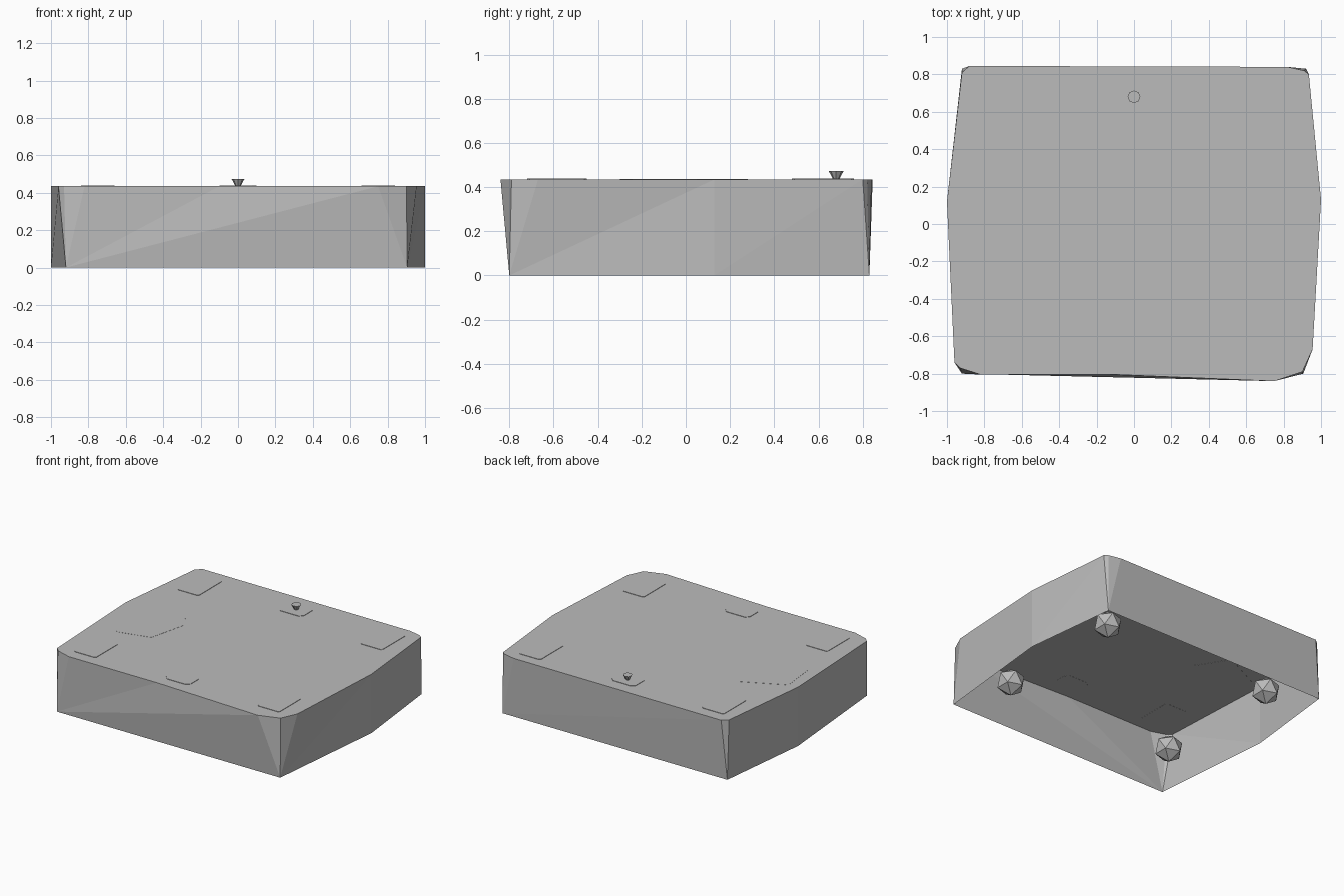
import bpy, bmesh
from mathutils import Matrix, Vector

cube = bpy.data.objects.get("Cube")
if cube:
    bpy.data.objects.remove(cube, do_unlink=True)

grey = bpy.data.materials.new("plain grey")
grey.use_nodes = True
grey.diffuse_color = (0.5, 0.5, 0.5, 1)
grey.node_tree.nodes["Principled BSDF"].inputs["Base Color"].default_value = (0.5, 0.5, 0.5, 1)

HEIGHT = 0.435


def finish(name, bm):
    bmesh.ops.recalc_face_normals(bm, faces=bm.faces)
    mesh = bpy.data.meshes.new(name)
    bm.to_mesh(mesh)
    bm.free()
    mesh.materials.append(grey)
    obj = bpy.data.objects.new(name, mesh)
    bpy.context.collection.objects.link(obj)
    return obj


def plate(name, outline, thick=0.003):
    """Thin plate lying on the lid."""
    bm = bmesh.new()
    face = bm.faces.new([bm.verts.new((x, y, HEIGHT - 0.001)) for x, y in outline])
    top = bmesh.ops.extrude_face_region(bm, geom=[face])["geom"]
    verts = [v for v in top if isinstance(v, bmesh.types.BMVert)]
    bmesh.ops.translate(bm, verts=verts, vec=(0, 0, thick + 0.001))
    return finish(name, bm)


def pad(name, x, y, w, d, cut=0.012):
    """Rectangular plate with clipped corners."""
    w, d = w / 2, d / 2
    outline = [(-w + cut, -d), (w - cut, -d), (w, -d + cut), (w, d - cut),
               (w - cut, d), (-w + cut, d), (-w, d - cut), (-w, -d + cut)]
    return plate(name, [(x + a, y + b) for a, b in outline])


# Open-bottomed shell: six floor corners, each joined to a fan of lid points
floor = [(-0.92, -0.80), (0.905, -0.80), (1.0, 0.13),
         (0.92, 0.83), (-0.92, 0.83), (-1.0, 0.12)]
fans = [[(-0.96, -0.74), (-0.93, -0.77), (-0.82, -0.805), (-0.1, -0.805)],
        [(0.75, -0.84), (0.90, -0.79), (0.955, -0.67)],
        [(1.0, 0.13)],
        [(0.935, 0.80), (0.91, 0.82), (0.82, 0.84)],
        [(-0.88, 0.845), (-0.92, 0.81)],
        [(-1.0, 0.12)]]
bm = bmesh.new()
low = [bm.verts.new((x, y, 0)) for x, y in floor]
high = [(bm.verts.new((x, y, HEIGHT)), low[i])
        for i, fan in enumerate(fans) for x, y in fan]
for (a, base_a), (b, base_b) in zip(high, high[1:] + high[:1]):
    if base_a is base_b:
        bm.faces.new((base_a, b, a))
    else:
        bm.faces.new((base_a, base_b, b))
        bm.faces.new((base_a, b, a))
bm.faces.new([v for v, _ in high])
finish("shell", bm)

# Lid pads
for side, label in ((-1, "right"), (1, "left")):
    pad("front_pad_" + label, side * 0.75, -0.585, 0.18, 0.27)
    pad("back_pad_" + label, side * 0.75, 0.62, 0.18, 0.28)
pad("front_centre_pad", 0, -0.65, 0.2, 0.14, 0.025)
pad("back_centre_pad", 0, 0.675, 0.2, 0.15, 0.025)

# Irregular panel on one side of the lid
plate("side_panel", [(-0.90, -0.15), (-0.78, -0.30), (-0.54, -0.24),
                     (-0.47, 0.05), (-0.62, 0.28), (-0.93, 0.13)], 0.001)

# Flared knob
bm = bmesh.new()
bmesh.ops.create_cone(bm, cap_ends=True, segments=8, radius1=0.012, radius2=0.034,
                      depth=0.04, matrix=Matrix.Translation((0, 0.68, HEIGHT + 0.018)))
finish("knob", bm)

# Faceted feet inside the shell
for side, label in ((-1, "right"), (1, "left")):
    for y, end in ((-0.46, "front"), (0.55, "back")):
        bm = bmesh.new()
        bmesh.ops.create_icosphere(bm, subdivisions=1, radius=0.1)
        lift = -min(v.co.z for v in bm.verts)
        bmesh.ops.translate(bm, verts=bm.verts, vec=Vector((side * 0.69, y, lift)))
        finish(end + "_foot_" + label, bm)
